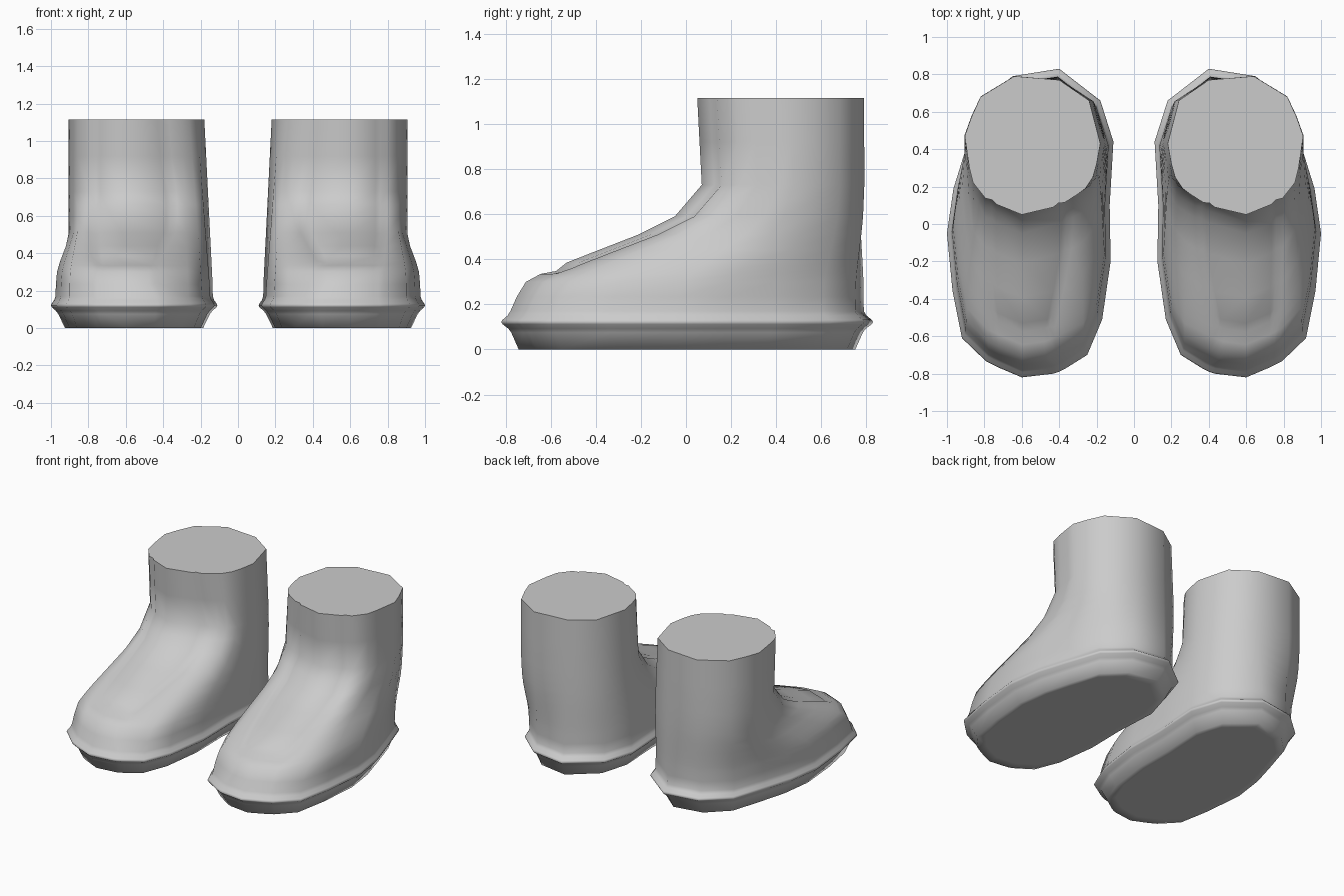
import bpy, bmesh, math
from mathutils import Vector

if "Cube" in bpy.data.objects:
    bpy.data.objects.remove(bpy.data.objects["Cube"])

grey = bpy.data.materials.new("plain grey")
grey.diffuse_color = (0.6, 0.6, 0.6, 1)
grey.use_nodes = True
grey.node_tree.nodes["Principled BSDF"].inputs["Base Color"].default_value = grey.diffuse_color

# Matching outlines, counter-clockwise from the toe: widest sole edge and shaft opening
SOLE = [(.60, -.82), (.73, -.765), (.76, -.75), (.79, -.735), (.92, -.61), (.97, -.36), (1.0, -.05),
        (.965, .19), (.90, .40), (.82, .64), (.65, .79), (.40, .83), (.18, .66), (.11, .44),
        (.13, .10), (.125, -.20), (.17, -.51), (.25, -.70), (.37, -.775), (.40, -.79), (.43, -.80)]
SHAFT = [(.60, .05), (.735, .105), (.765, .118), (.795, .138), (.86, .22), (.88, .30), (.895, .40),
         (.905, .47), (.87, .57), (.82, .68), (.64, .79), (.40, .77), (.24, .66), (.18, .43),
         (.20, .32), (.22, .25), (.26, .19), (.30, .16), (.37, .115), (.40, .10), (.43, .09)]
CX = 0.56

# Sole and welt rings: height, scales of the sole outline
WELT = [(0, .74, .82), (0, .83, .905), (.075, .91, .945), (.092, .94, .96), (.112, .99, .992),
        (.122, 1, 1), (.132, .99, .992), (.15, .96, .965), (.17, .945, .95)]
# Upper rings: height, y of the front, sideways drift of the inner seam
UPPER = [(.235, -.75, .04), (.30, -.71, .04), (.335, -.645, .045), (.36, -.59, .045), (.385, -.53, .03),
         (.44, -.39, 0), (.51, -.21, -.035), (.59, -.05, -.045), (.66, .01, -.045), (.73, .07, -.04),
         (.92, .06, -.015), (1.115, .05, 0)]
GROOVE_ROW = len(WELT) + 3
INNER_SIDE = range(12, 18)


def boot_rings():
    rings = [[Vector((CX + (x - CX) * sx, y * sy, z)) for x, y in SOLE] for z, sx, sy in WELT]
    for z, front, drift in UPPER:
        t = (front + .779) / .829
        ring = []
        for i, ((x, y), (tx, ty)) in enumerate(zip(SOLE, SHAFT)):
            u = (z - .17) / .945 if i in INNER_SIDE else min(1, 1.5 * t)
            x = CX + (x - CX) * .95
            ring.append(Vector((x + (tx - x) * u, y * .95 * (1 - t) + ty * t, z)))
        # Slide the inner seam columns along the surface
        step = ring[17] - ring[18] if drift < 0 else ring[0] - ring[20]
        step *= abs(drift / step.x)
        for i in (18, 19, 20):
            ring[i] += step
        rings.append(ring)
    # Pressed seam running round the instep panel
    for i in (20, 0, 1):
        rings[GROOVE_ROW][i] += Vector((0, .014, -.012))
    for ring in rings[GROOVE_ROW:]:
        slope = -.008 if ring[0].z < .7 else 0
        ring[2] += Vector((-.006, .011, slope))
        ring[19] += Vector((.006, .011, slope))
    return rings


def make_boot(name, side):
    bm = bmesh.new()
    rings = [[bm.verts.new((p.x * side, p.y, p.z)) for p in ring] for ring in boot_rings()]
    n = len(SOLE)
    for a, b in zip(rings, rings[1:]):
        for i in range(n):
            j = (i + 1) % n
            bm.faces.new((a[i], a[j], b[j], b[i]))
    bm.faces.new(rings[0][::-1])
    bm.faces.new(rings[-1])
    bmesh.ops.recalc_face_normals(bm, faces=bm.faces)
    mesh = bpy.data.meshes.new(name)
    bm.to_mesh(mesh)
    bm.free()
    mesh.materials.append(grey)
    obj = bpy.data.objects.new(name, mesh)
    bpy.context.collection.objects.link(obj)
    bpy.ops.object.select_all(action='DESELECT')
    obj.select_set(True)
    bpy.context.view_layer.objects.active = obj
    bpy.ops.object.shade_smooth_by_angle(angle=math.radians(70))


make_boot("right_boot", 1)
make_boot("left_boot", -1)
